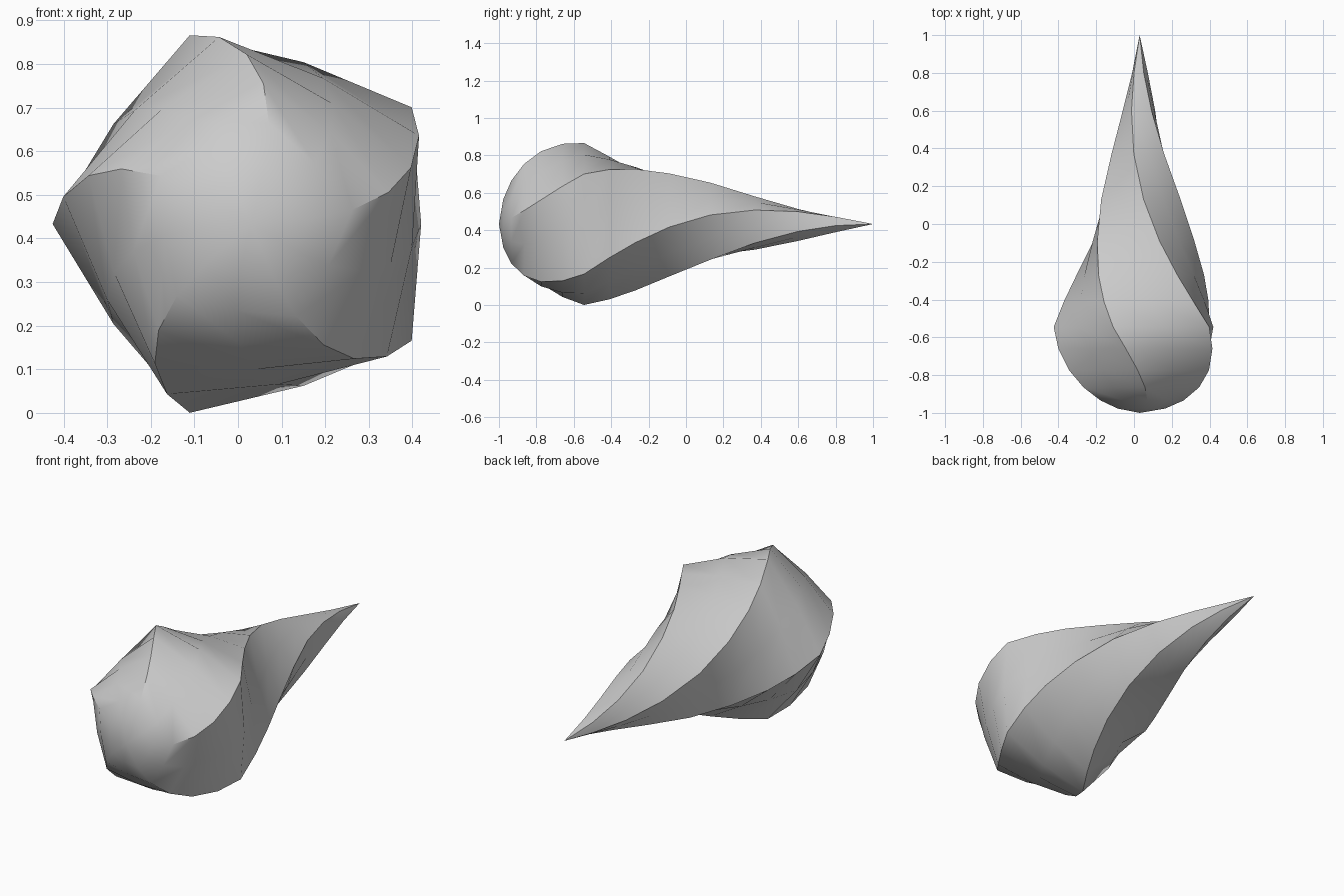
import bpy, bmesh
from math import sin, cos, radians

if "Cube" in bpy.data.objects:
    bpy.data.objects.remove(bpy.data.objects["Cube"])

# Teardrop profile along y: (position, corner radius)
RINGS = [(-0.977, 0.136), (-0.934, 0.235), (-0.865, 0.323), (-0.775, 0.389),
         (-0.66, 0.435), (-0.545, 0.455), (-0.41, 0.407), (-0.27, 0.355),
         (-0.09, 0.29), (0.13, 0.222), (0.37, 0.15), (0.60, 0.091), (0.80, 0.044)]
CX, CZ = 0.03, 0.433     # axis of the drop
TWIST = 72               # degrees per unit of y
BULGE = 0.857            # side-middle radius relative to corner radius

bm = bmesh.new()

# Twisted, slightly bulged pentagon sections
loops = []
for y, r in RINGS:
    loop = []
    for i in range(10):
        a = radians(36 * i + 36 + TWIST * (y + 0.545))
        q = r * (BULGE if i % 2 else 1)
        loop.append(bm.verts.new((CX + q * cos(a), y, CZ + q * sin(a))))
    loops.append(loop)

# Side skin
for a, b in zip(loops, loops[1:]):
    for i in range(10):
        j = (i + 1) % 10
        bm.faces.new((a[i], a[j], b[j], b[i]))

# Rounded nose and pointed tail close to single points
for loop, y in ((loops[0], -1), (loops[-1], 1)):
    pole = bm.verts.new((CX, y, CZ))
    for i in range(10):
        bm.faces.new((loop[i], loop[(i + 1) % 10], pole))

bmesh.ops.recalc_face_normals(bm, faces=bm.faces)
mesh = bpy.data.meshes.new("twisted_teardrop")
bm.to_mesh(mesh)
bm.free()
drop = bpy.data.objects.new("twisted_teardrop", mesh)
bpy.context.collection.objects.link(drop)

# Smooth sides with crisp spiral ridges
bpy.context.view_layer.objects.active = drop
drop.select_set(True)
bpy.ops.object.shade_smooth_by_angle(angle=radians(30))
